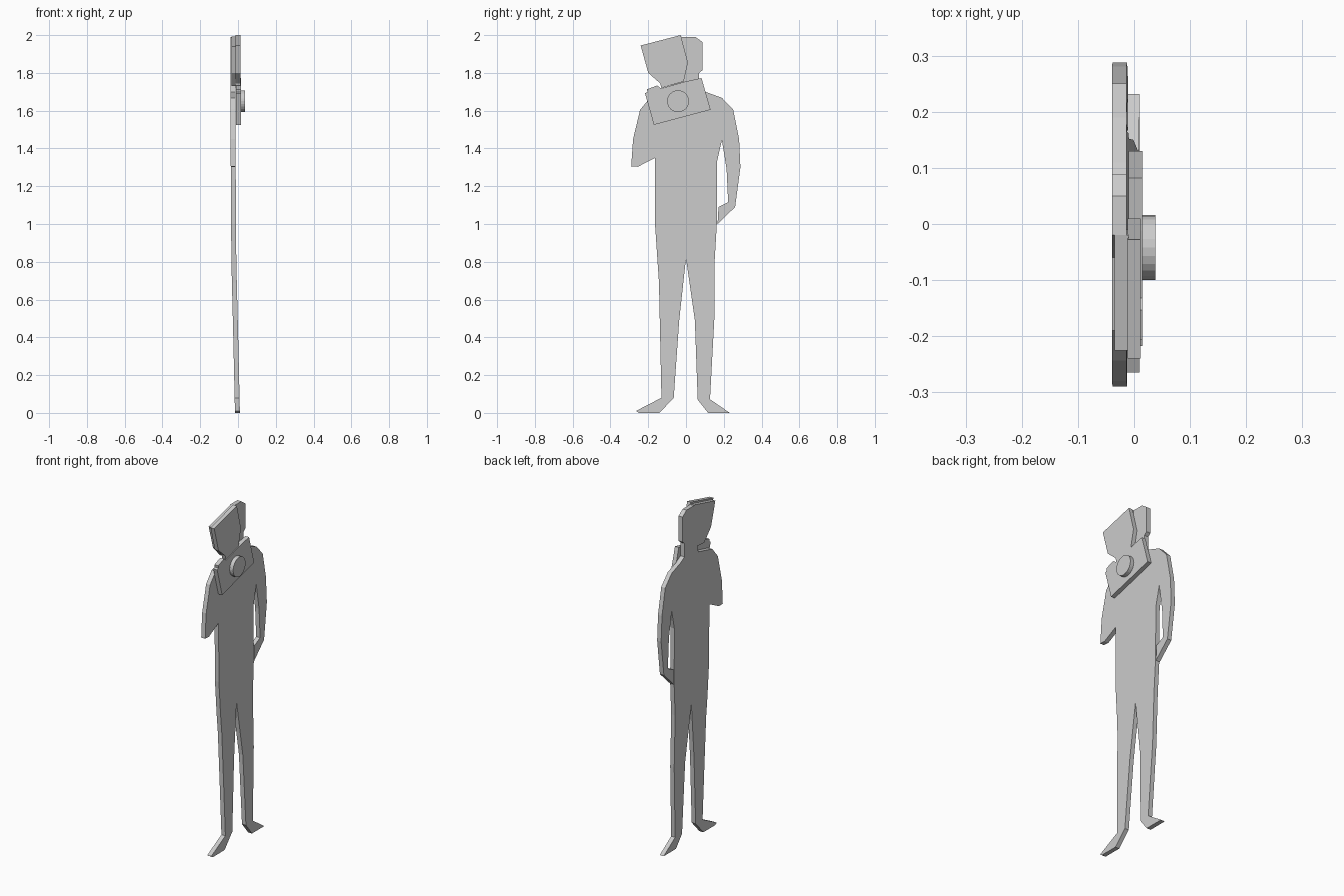
import bpy, bmesh, math
from mathutils import Matrix


def slab(name, outline, x0, x1, lean=None):
    """Extrude a (y, z) outline along x; lean shifts x in bands of height."""
    bm = bmesh.new()
    face = bm.faces.new([bm.verts.new((x0, y, z)) for y, z in outline])
    ext = bmesh.ops.extrude_face_region(bm, geom=[face])
    for v in ext["geom"]:
        if isinstance(v, bmesh.types.BMVert):
            v.co.x = x1
    bmesh.ops.recalc_face_normals(bm, faces=bm.faces)
    if lean:
        bmesh.ops.triangulate(bm, faces=bm.faces[:])
        for z, _ in lean[1:-1]:
            bmesh.ops.bisect_plane(bm, geom=bm.verts[:] + bm.edges[:] + bm.faces[:],
                                   plane_co=(0, 0, z), plane_no=(0, 0, 1))
        for v in bm.verts:
            for (za, xa), (zb, xb) in zip(lean, lean[1:]):
                if za <= v.co.z <= zb:
                    t = (v.co.z - za) / (zb - za)
                    v.co.x += xa + (xb - xa) * t
                    break
        bmesh.ops.triangulate(bm, faces=bm.faces[:])
    mesh = bpy.data.meshes.new(name)
    bm.to_mesh(mesh)
    bm.free()
    ob = bpy.data.objects.new(name, mesh)
    bpy.context.collection.objects.link(ob)
    return ob


# Standing figure: legs, torso, bent arms and back of the head
body = [
    (-0.265, 0.01), (-0.25, 0.0), (-0.14, 0.0), (-0.065, 0.08), (-0.036, 0.49),
    (0.0, 0.82), (0.047, 0.49), (0.062, 0.07), (0.117, 0.0), (0.232, 0.0),
    (0.127, 0.072), (0.15, 0.5), (0.152, 0.81), (0.163, 1.0),
    # gap between arm and torso
    (0.164, 1.33), (0.19, 1.445), (0.215, 1.29), (0.223, 1.115), (0.172, 1.09),
    (0.167, 1.0),
    # forearm and shoulder
    (0.26, 1.09), (0.288, 1.30), (0.281, 1.45), (0.25, 1.605), (0.19, 1.668),
    (0.11, 1.697),
    # neck and back of head
    (0.07, 1.72), (0.07, 1.80), (0.088, 1.815), (0.088, 1.963), (0.05, 1.99),
    (-0.02, 1.99), (-0.04, 1.80), (-0.06, 1.70),
    # raised arm and hip
    (-0.19, 1.668), (-0.243, 1.605), (-0.28, 1.45), (-0.29, 1.305),
    (-0.255, 1.303), (-0.164, 1.35), (-0.164, 1.0), (-0.143, 0.69),
    (-0.13, 0.08),
]
slab("figure_body", body, -0.013, 0.013,
     [(0, -0.003), (0.4, -0.012), (0.8, -0.022), (1.4, -0.026), (2, -0.026)])

# Face in two layers
face = [(-0.24, 1.945), (-0.028, 2.0), (0.01, 1.855), (-0.012, 1.755),
        (-0.13, 1.72), (-0.137, 1.745), (-0.2, 1.80)]
slab("face_front", face, -0.012, 0.012)
slab("face_back", [(-0.225, 1.94), (-0.02, 1.992), (-0.01, 1.74), (-0.12, 1.73),
                   (-0.185, 1.80)], -0.035, -0.01)

# Tilted camera with grip bumps
slab("camera_body", [(-0.17, 1.525), (0.13, 1.605), (0.082, 1.773),
                     (-0.012, 1.752), (-0.132, 1.718), (-0.153, 1.733),
                     (-0.207, 1.713), (-0.204, 1.698), (-0.217, 1.692)],
     -0.01, 0.015)

# Round lens
bpy.ops.mesh.primitive_cylinder_add(vertices=24, radius=0.058, depth=0.028,
                                    location=(0.024, -0.042, 1.65),
                                    rotation=(0, math.pi / 2, 0))
bpy.context.object.name = "camera_lens"
